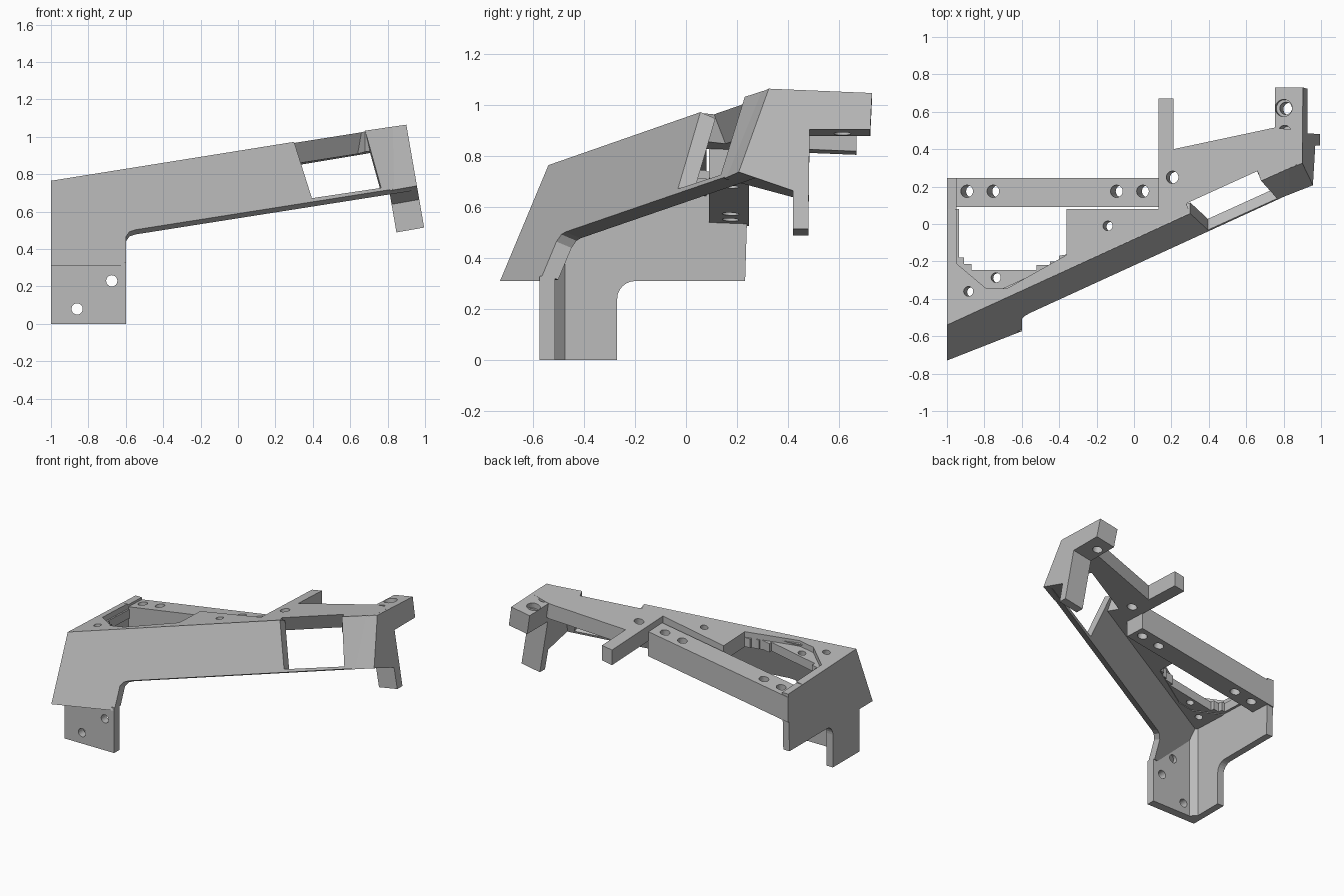
import bpy, bmesh, math
from mathutils import Vector

if "Cube" in bpy.data.objects:
    bpy.data.objects.remove(bpy.data.objects["Cube"], do_unlink=True)

grey = bpy.data.materials.new("plain_grey")
grey.use_nodes = True
grey.diffuse_color = (0.5, 0.5, 0.5, 1)
grey.node_tree.nodes["Principled BSDF"].inputs["Base Color"].default_value = (0.5, 0.5, 0.5, 1)


def prism(name, front, back):
    """Solid between two matching outlines."""
    bm = bmesh.new()
    a = [bm.verts.new(p) for p in front]
    b = [bm.verts.new(p) for p in back]
    bm.faces.new(a)
    bm.faces.new(b[::-1])
    for i in range(len(a)):
        j = (i + 1) % len(a)
        bm.faces.new((a[j], a[i], b[i], b[j]))
    bmesh.ops.recalc_face_normals(bm, faces=bm.faces)
    mesh = bpy.data.meshes.new(name)
    bm.to_mesh(mesh)
    bm.free()
    obj = bpy.data.objects.new(name, mesh)
    obj.data.materials.append(grey)
    bpy.context.collection.objects.link(obj)
    return obj


def drill(obj, centre, axis, radius, depth):
    """Cut a round hole centred on a point along an axis."""
    bpy.ops.mesh.primitive_cylinder_add(vertices=24, radius=radius, depth=depth, location=centre)
    cutter = bpy.context.object
    cutter.rotation_mode = 'QUATERNION'
    cutter.rotation_quaternion = Vector(axis).to_track_quat('Z', 'Y')
    cutter.hide_render = True
    mod = obj.modifiers.new("hole", 'BOOLEAN')
    mod.operation = 'DIFFERENCE'
    mod.solver = 'EXACT'
    mod.object = cutter
    bpy.context.view_layer.objects.active = obj
    bpy.ops.object.modifier_apply(modifier=mod.name)
    bpy.data.objects.remove(cutter, do_unlink=True)


def top_z(x, y):
    return 0.765 + 0.176 * (x + 1) - 0.04 * (y + 0.54)


def wall_y(x, z):
    return -0.54 + (0.339 * (x + 1) + 0.361 * (z - 0.765)) / 0.8645


def slab(name, outline, upper, lower):
    """Layer parallel to the sloping top."""
    return prism(name, [(x, y, top_z(x, y) - upper) for x, y in outline],
                 [(x, y, top_z(x, y) - lower) for x, y in outline])


TOP_NORMAL = (-0.176, 0.04, 1)

# Leaning front wall with its open window
wall = [(-1, .765), (.30, .973), (.395, .672), (.765, .727), (.68, 1.033), (.9, 1.065),
        (.955, .74), (-.55, .503), (-.58, .493), (-.6, .465), (-.6, .34), (-1, .34)]
front = [Vector((x, wall_y(x, z), z)) for x, z in wall]
prism("front_wall", front, [p + Vector((0, .059, -.025)) for p in front])

# Solid corner between the leaning wall and the leg
tab = [(-1, .31), (-.6, .31), (-.6, .449), (-.94, .76), (-1, .76)]
corner = prism("front_corner", [(x, wall_y(x, z), z) for x, z in tab],
               [(x, -.515, z) for x, z in tab])
drill(corner, (-.77, -.6, .385), (0, 1, 0), .03, .6)

# Front leg plate
leg = [(-1, 0), (-.6, 0), (-.6, .33), (-1, .33)]
front_leg = prism("front_leg", [(x, -.575, z) for x, z in leg], [(x, -.515, z) for x, z in leg])
for x, z in ((-.675, .23), (-.86, .08)):
    drill(front_leg, (x, -.545, z), (0, 1, 0), .03, .3)

# Side wall with the rounded inner corner above its leg
side = [(-.52, .764), (.245, .733), (.232, .31)]
for i in range(7):
    a = math.radians(90 + 15 * i)
    side.append((-.2 + .07 * math.cos(a), .24 + .07 * math.sin(a)))
side += [(-.27, 0), (-.575, 0), (-.575, .31)]
prism("side_wall", [(-1, y, z) for y, z in side], [(-.95, y, z) for y, z in side])

# Bevel in the inner leg corner
bevel = [(-.955, -.52), (-.905, -.52), (-.955, -.47)]
prism("leg_bevel", [(x, y, 0) for x, y in bevel], [(x, y, .68) for x, y in bevel])

# Top plate with the opening, the rear post and the window notch
plate = [(-1, -.54), (.3, .055), (.28, .11), (.66, .283), (.68, .23), (.88, .32),
         (.88, .5), (.75, .515), (.21, .40), (.21, .67), (.13, .67), (.13, .08),
         (-.36, .08), (-.36, -.165), (-.68, -.345), (-.79, -.345), (-.95, -.21),
         (-.95, .08), (-1, .08)]
top_plate = slab("top_plate", plate, 0, .11)
for v in top_plate.data.vertices:
    # undercut edge above the window
    on_edge = any(abs(v.co.x - x) + abs(v.co.y - y) < .001 for x, y in plate[2:4])
    if on_edge and v.co.z < top_z(v.co.x, v.co.y) - .05:
        v.co.x -= .02
        v.co.y += .045
        v.co.z = top_z(v.co.x, v.co.y) - .11
for x, y, r in ((.205, .25, .033), (-.14, -.01, .026), (-.745, -.385 + .1, .026), (-.885, -.36, .026)):
    drill(top_plate, (x, y, top_z(x, y)), TOP_NORMAL, r, .4)

# Stepped ledge inside the opening
ledge = [(-.345, -.16), (-.4, -.17), (-.4, -.2), (-.45, -.2), (-.45, -.22), (-.52, -.22),
         (-.52, -.245), (-.87, -.245), (-.87, -.215), (-.91, -.215), (-.91, -.18),
         (-.935, -.18), (-.935, .08), (-.96, .08), (-.96, -.21), (-.79, -.355), (-.68, -.355)]
ledge_obj = slab("stepped_ledge", ledge, .04, .105)
drill(ledge_obj, (-.745, -.285, top_z(-.745, -.285)), TOP_NORMAL, .026, .4)

# Rear rail
rail = [(-1, .715), (.135, .895), (.135, .715), (-1, .532)]
rear_rail = prism("rear_rail", [(x, .09, z) for x, z in rail], [(x, .247, z - .006) for x, z in rail])
for x in (-.88, -.74, -.08, .06):
    drill(rear_rail, (x, .175, .625 + .16 * (x + 1)), (-.16, 0, 1), .033, .4)

# Rear arm with its hanging leg
arm = [(.325, 1.065), (.73, 1.048), (.723, .905), (.485, .905), (.48, .515),
       (.42, .515), (.42, .665), (.207, .738)]
right = [Vector((.9 + (1.065 - z) * .173, y, z)) for y, z in arm]
left = [p + Vector((-.148, -.058 if i in (0, 7) else 0, -.026)) for i, p in enumerate(right)]
rear_arm = prism("rear_arm", right, left)
for y, r in ((.62, .033), (.495, .033)):
    drill(rear_arm, (.805, y, top_z(.805, y)), TOP_NORMAL, r, .6 if y > .5 else .25)
drill(rear_arm, (.8, .62, top_z(.8, .62)), TOP_NORMAL, .046, .08)

bpy.ops.object.select_all(action='DESELECT')
